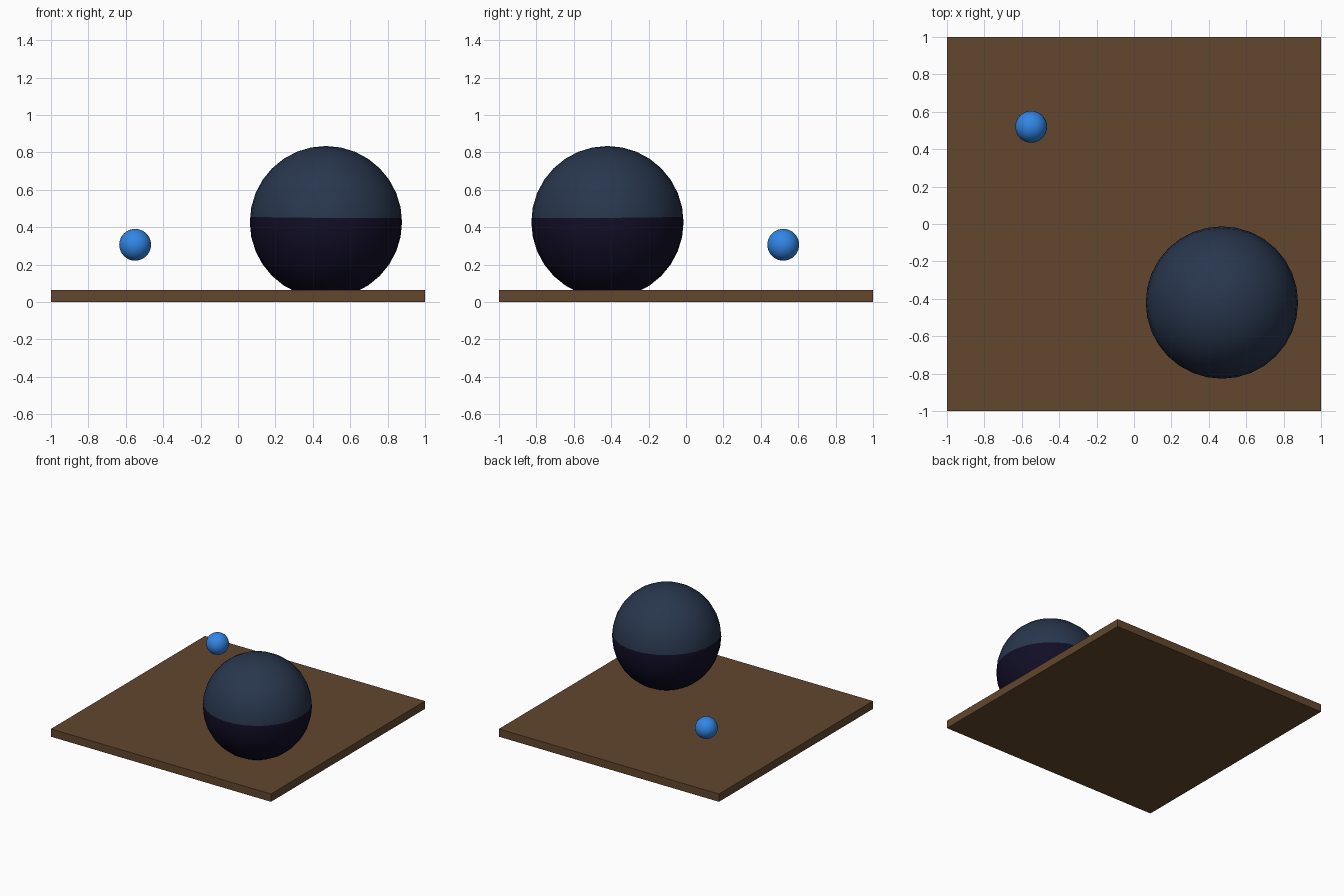
import bpy, bmesh
from mathutils import Vector

if "Cube" in bpy.data.objects:
    bpy.data.objects.remove(bpy.data.objects["Cube"])


def material(name, rgb):
    """Flat colour from 0-255 sRGB values."""
    lin = [((c / 255 + 0.055) / 1.055) ** 2.4 if c > 10 else c / 255 / 12.92 for c in rgb]
    m = bpy.data.materials.new(name)
    m.diffuse_color = (*lin, 1)
    m.use_nodes = True
    m.node_tree.nodes["Principled BSDF"].inputs["Base Color"].default_value = m.diffuse_color
    return m


def finish(name, bm, mats, location, smooth):
    mesh = bpy.data.meshes.new(name)
    for f in bm.faces:
        f.smooth = smooth
    bm.to_mesh(mesh)
    bm.free()
    for m in mats:
        mesh.materials.append(m)
    ob = bpy.data.objects.new(name, mesh)
    ob.location = location
    bpy.context.collection.objects.link(ob)
    return ob


brown = material("brown", (98, 71, 46))
slate = material("slate_blue", (40, 54, 77))
navy = material("dark_navy", (17, 14, 38))
blue = material("bright_blue", (50, 134, 230))

# Square base board
bm = bmesh.new()
bmesh.ops.create_cube(bm, size=1)
bmesh.ops.scale(bm, vec=(2, 2, 0.064), verts=bm.verts)
finish("base_board", bm, [brown], (0, 0, 0.032), False)

# Large ball, slightly sunk into the board, two colours split just above the middle
bm = bmesh.new()
bmesh.ops.create_uvsphere(bm, u_segments=32, v_segments=16, radius=0.407)
seam, normal = Vector((0, 0, 0.026)), Vector((0.008, -0.008, 1)).normalized()
bmesh.ops.bisect_plane(bm, geom=bm.verts[:] + bm.edges[:] + bm.faces[:],
                       plane_co=seam, plane_no=normal)
for f in bm.faces:
    f.material_index = int((f.calc_center_median() - seam).dot(normal) < 0)
finish("large_ball", bm, [slate, navy], (0.47, -0.42, 0.427), True)

# Small floating ball
bm = bmesh.new()
bmesh.ops.create_uvsphere(bm, u_segments=32, v_segments=16, radius=0.085)
finish("small_ball", bm, [blue], (-0.55, 0.52, 0.306), True)
